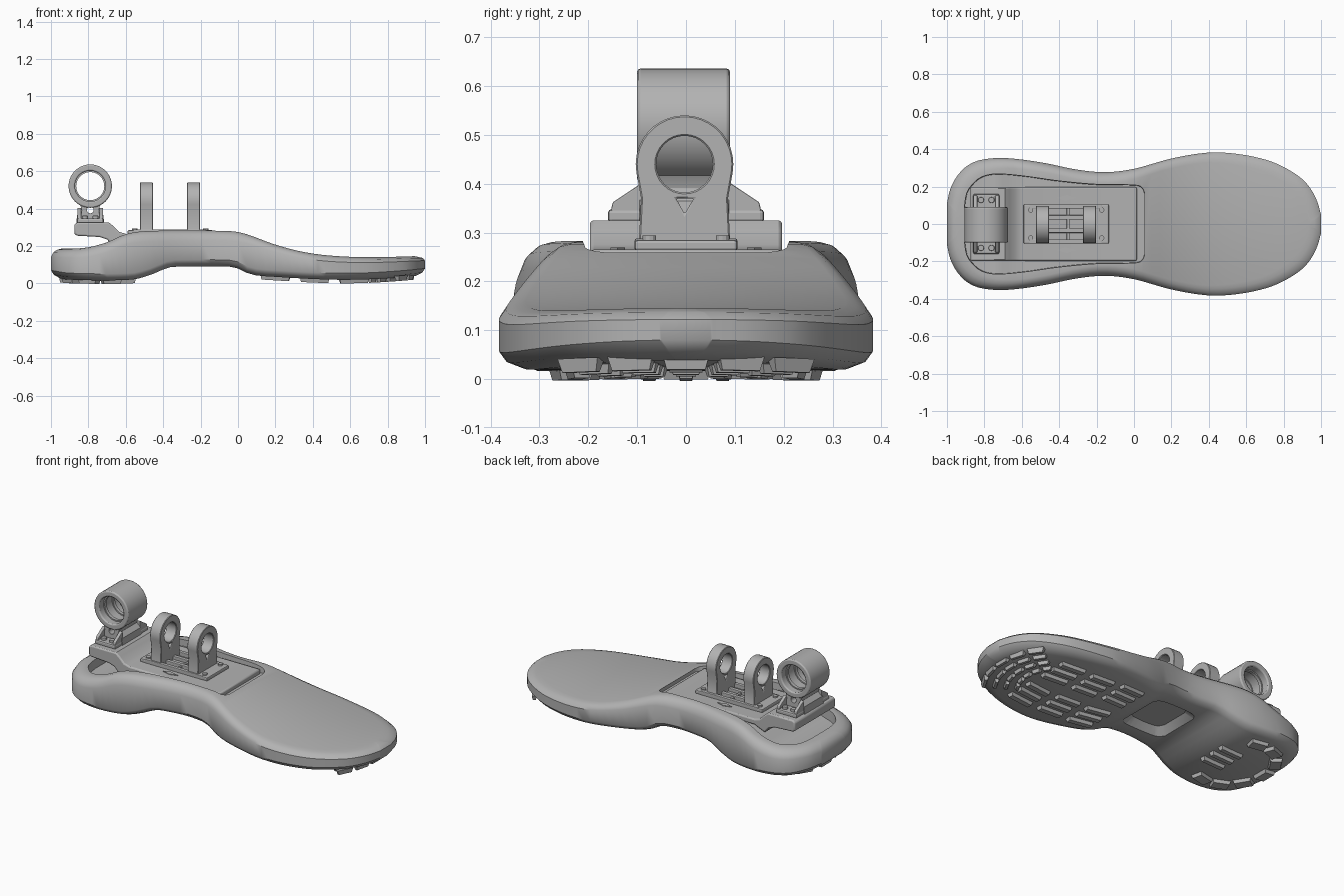
import bpy, bmesh, math
from mathutils import Matrix, Vector

if "Cube" in bpy.data.objects:
    bpy.data.objects.remove(bpy.data.objects["Cube"], do_unlink=True)

grey = bpy.data.materials.new("plain_grey")
grey.use_nodes = True
grey.diffuse_color = (0.45, 0.45, 0.45, 1)
grey.node_tree.nodes["Principled BSDF"].inputs["Base Color"].default_value = (0.45, 0.45, 0.45, 1)


def finish(name, bm, bevel=0, segments=2):
    bmesh.ops.recalc_face_normals(bm, faces=bm.faces)
    mesh = bpy.data.meshes.new(name)
    bm.to_mesh(mesh)
    bm.free()
    mesh.materials.append(grey)
    ob = bpy.data.objects.new(name, mesh)
    bpy.context.collection.objects.link(ob)
    if bevel:
        mod = ob.modifiers.new("bevel", "BEVEL")
        mod.width, mod.segments = bevel, segments
        mod.limit_method, mod.angle_limit = "ANGLE", math.radians(40)
    return ob


def activate(ob):
    bpy.ops.object.select_all(action="DESELECT")
    ob.select_set(True)
    bpy.context.view_layer.objects.active = ob


def smooth(ob):
    activate(ob)
    bpy.ops.object.shade_smooth_by_angle(angle=math.radians(35))


def cut(ob, cutter):
    mod = ob.modifiers.new("cut", "BOOLEAN")
    mod.operation, mod.solver, mod.object = "DIFFERENCE", "EXACT", cutter
    activate(ob)
    bpy.ops.object.modifier_apply(modifier=mod.name)
    bpy.data.objects.remove(cutter, do_unlink=True)


def curve(*keys):
    """Smooth function of x through the given points."""
    def slope(i):
        a, b = keys[max(i - 1, 0)], keys[min(i + 1, len(keys) - 1)]
        return (b[1] - a[1]) / (b[0] - a[0])

    def f(x):
        x = min(max(x, keys[0][0]), keys[-1][0])
        i = next(k for k in range(len(keys) - 1) if x <= keys[k + 1][0])
        (xa, ya), (xb, yb) = keys[i], keys[i + 1]
        h, t = xb - xa, (x - xa) / (xb - xa)
        return (ya * (1 + 2 * t) * (1 - t) ** 2 + yb * t * t * (3 - 2 * t)
                + h * t * (1 - t) * (slope(i) * (1 - t) - slope(i + 1) * t))
    return f


def loft(name, x0, x1, count, width, levels):
    """Stack outline rings; each level is (inset, height function)."""
    mid, half = (x0 + x1) / 2, (x1 - x0) / 2
    xs = [mid - half * math.cos(math.pi * i / count) for i in range(count + 1)]
    bm = bmesh.new()
    rings = []
    for inset, height in levels:
        left, right = [], []
        for x in xs:
            px = mid + (x - mid) * (1 - inset / half)
            w = max(width(x) - inset, width(x) * 0.4)
            left.append(bm.verts.new((px, w, height(px))))
            right.append(bm.verts.new((px, -w, height(px))))
        rings.append((left, right))
    for left, right in (rings[0], rings[-1]):
        for i in range(count):
            bm.faces.new((left[i], left[i + 1], right[i + 1], right[i]))
    for (la, ra), (lb, rb) in zip(rings, rings[1:]):
        a, b = la + ra[::-1], lb + rb[::-1]
        for i in range(len(a)):
            j = (i + 1) % len(a)
            bm.faces.new((a[i], a[j], b[j], b[i]))
    return finish(name, bm)


def prism(name, pts, axis, a, b, bevel=0):
    """Extrude a flat profile along one axis from a to b."""
    place = {"x": lambda p, d: (d, p[0], p[1]), "y": lambda p, d: (p[0], d, p[1]),
             "z": lambda p, d: (p[0], p[1], d)}[axis]
    bm = bmesh.new()
    lo = [bm.verts.new(place(p, a)) for p in pts]
    hi = [bm.verts.new(place(p, b)) for p in pts]
    bm.faces.new(lo)
    bm.faces.new(hi)
    for i in range(len(pts)):
        j = (i + 1) % len(pts)
        bm.faces.new((lo[i], lo[j], hi[j], hi[i]))
    return finish(name, bm, bevel)


def box(name, x0, x1, y0, y1, z0, z1, bevel=0):
    return prism(name, [(x0, y0), (x1, y0), (x1, y1), (x0, y1)], "z", z0, z1, bevel)


def arc(cu, cv, r, start, end, n):
    angles = [math.radians(start + (end - start) * i / n) for i in range(n + 1)]
    return [(cu + r * math.cos(t), cv + r * math.sin(t)) for t in angles]


def disc(name, cu, cv, r, axis, a, b, n=32, bevel=0):
    return prism(name, arc(cu, cv, r, 0, 360 - 360 / n, n - 1), axis, a, b, bevel)


# Foot shell
WIDTH = curve((-1, .11), (-.985, .18), (-.95, .25), (-.9, .305), (-.83, .34), (-.7, .353),
              (-.5, .33), (-.3, .29), (-.15, .277), (0, .295), (.2, .35), (.4, .382),
              (.55, .375), (.7, .345), (.8, .305), (.9, .24), (.95, .18), (.98, .12), (1, .05))
TOP = curve((-1, .185), (-.82, .19), (-.7, .22), (-.6, .263), (-.48, .28), (-.05, .28), (.03, .268),
            (.2, .207), (.35, .168), (.5, .148), (.7, .14), (1, .147))
BOTTOM = curve((-1, .035), (-.9, .02), (-.57, .02), (-.47, .045), (-.37, .085), (-.3, .09), (-.05, .09),
               (0, .08), (.07, .048), (.2, .035), (.5, .02), (.7, .022), (.9, .035), (1, .045))
SHOULDER = curve((-1, .045), (-.6, .055), (0, .05), (.3, .035), (1, .025))
foot = loft("foot_shell", -1, 1, 64, WIDTH, [
    (.05, BOTTOM), (.015, lambda x: BOTTOM(x) + .014), (0, lambda x: BOTTOM(x) + .035),
    (0, lambda x: TOP(x) - SHOULDER(x)), (.014, lambda x: TOP(x) - SHOULDER(x) * .4),
    (.035, lambda x: TOP(x) - .005), (.055, TOP)])

# Heel and ankle well, then the pocket under the arch
WELL = curve((-.92, .1), (-.91, .17), (-.88, .22), (-.83, .262), (-.75, .28), (-.6, .27),
             (-.4, .243), (-.2, .225), (.03, .22), (.06, .205), (.07, .18))
FLOOR = curve((-.92, .13), (-.75, .14), (-.65, .195), (-.55, .235), (-.3, .238), (.07, .238))
cut(foot, loft("well_cutter", -.92, .07, 40, WELL, [(.015, FLOOR), (0, lambda x: .5)]))
pocket = loft("pocket_cutter", -.32, -.03, 12, curve((-.32, .12), (-.29, .155), (-.06, .155), (-.03, .12)),
              [(0, lambda x: .02), (0, lambda x: .09), (.035, lambda x: .13)])
cut(foot, pocket)
smooth(foot)

# Spring plate stepping up to the heel mount
spring = prism("spring_plate", [(-.875, .265), (-.86, .255), (-.74, .248), (-.7, .235), (-.67, .2), (-.6, .23),
               (.015, .23), (.015, .265), (-.6, .265), (-.635, .275), (-.665, .305), (-.69, .325),
               (-.86, .325), (-.875, .315)], "y", -.197, .197, .008)
smooth(spring)

# Ankle bracket: frame, flanges and inner rails
for side in (-1, 1):
    box("bracket_side", -.56, -.17, side * .105, side * .082, .262, .288, .004)
    box("bracket_rail", -.46, -.27, side * .035 - .012, side * .035 + .012, .262, .284, .004)
for x0, x1, u0, u1 in ((-.59, -.515, -.525, -.455), (-.21, -.135, -.272, -.203)):
    box("bracket_flange", x0, x1, -.105, .105, .262, .285, .006)
    for y in (-.075, .075):
        disc("flange_bolt", (x0 + x1) / 2, y, .014, "z", .28, .294, 12)
    # Upright lug with pin hole
    lug = prism("upright_lug", [(-.1, .262), (.1, .262), (.09, .29), (.086, .37)]
                + arc(-.003, .44, .1, -10, 190, 20) + [(-.092, .37), (-.096, .29)], "x", u0, u1)
    cut(lug, disc("pin_cutter", -.003, .44, .058, "x", u0 - .1, u1 + .1))
    cut(lug, prism("notch_cutter", [(-.02, .37), (-.003, .338), (.016, .37)], "x", u0 - .1, u1 + .1))
    mod = lug.modifiers.new("bevel", "BEVEL")
    mod.width, mod.limit_method, mod.angle_limit = .005, "ANGLE", math.radians(60)
    smooth(lug)
box("bracket_cross_bar", -.36, -.345, -.09, .09, .262, .278, .003)

# Direction marks on the plate
for side in (-1, 1):
    prism("direction_mark", [(-.41, side * .14), (-.36, side * .155), (-.31, side * .14), (-.37, side * .125)],
          "z", .262, .269)

# Heel clamp ring with neck, gussets and bolts
CX, CZ = -.79, .52
ring = disc("clamp_ring", CX, CZ, .116, "y", -.1, .09, 40)
neck = prism("clamp_neck", [(CX + u, z) for u, z in ((-.075, .32), (.075, .32), (.07, .365), (.045, .39),
             (.055, .425), (.085, .455), (-.085, .455), (-.055, .425), (-.045, .39), (-.07, .365))],
             "y", -.095, .088)
cut(ring, disc("bore_cutter", CX, CZ, .082, "y", -.3, .3, 40))
cut(neck, disc("bore_cutter", CX, CZ, .1, "y", -.3, .3, 40))
cut(neck, disc("neck_cutter", CX, .392, .018, "y", -.3, .3, 16))
for ob in (ring, neck):
    mod = ob.modifiers.new("bevel", "BEVEL")
    mod.width, mod.segments, mod.limit_method, mod.angle_limit = .007, 2, "ANGLE", math.radians(60)
    smooth(ob)
# Raised ribs inside the bore
for y in (-.045, .035):
    rib = disc("bore_rib", CX, CZ, .086, "y", y - .01, y + .01, 40)
    cut(rib, disc("rib_cutter", CX, CZ, .075, "y", -.3, .3, 40))
    smooth(rib)
for side in (-1, 1):
    box("clamp_foot", CX - .07, CX + .07, side * .08, side * .16, .32, .348, .008)
    for dx in (-.058, .058):
        prism("clamp_gusset", [(side * .085, .34), (side * .155, .34), (side * .15, .362), (side * .085, .405)],
              "x", CX + dx - .01, CX + dx + .01, .003)
    for dx in (-.028, .028):
        disc("clamp_bolt", CX + dx, side * .128, .016, "z", .34, .362, 12, .003)

# Sole tread: tapered pads that follow the sole
tread = bmesh.new()


def pad(x, y, lx, ly, turn=0):
    tilt = math.atan2(BOTTOM(x + .02) - BOTTOM(x - .02), .04)
    new = bmesh.ops.create_cube(tread, size=1)["verts"]
    for v in new:
        if v.co.z < 0:
            v.co.x *= 1 - .015 / lx
            v.co.y *= 1 - .015 / ly
    m = (Matrix.Translation(Vector((x, y, BOTTOM(x) - .005))) @ Matrix.Rotation(-tilt, 4, "Y")
         @ Matrix.Rotation(turn, 4, "Z") @ Matrix.Diagonal((lx, ly, .028, 1)))
    bmesh.ops.transform(tread, matrix=m, verts=new)


for row, x in enumerate((.2, .41, .62)):
    for side in (-1, 1):
        for k in range(3):
            pad(x, side * (.07 + .075 * k), .16, .045, side * .1 * (1 - row))
for r in (.25, .31, .37, .43):
    for k in range(-2, 3):
        t = math.radians(15 * k)
        pad(.5 + r * math.cos(t), r * math.sin(t), .03, r * .22, t)
for k in range(-3, 4):
    t = math.pi + math.radians(34 * k)
    pad(-.72 + .2 * math.cos(t), .24 * math.sin(t), .075, .105, t)
for k in range(-1, 2):
    pad(-.62, k * .075, .15, .04)
finish("sole_tread", tread)
